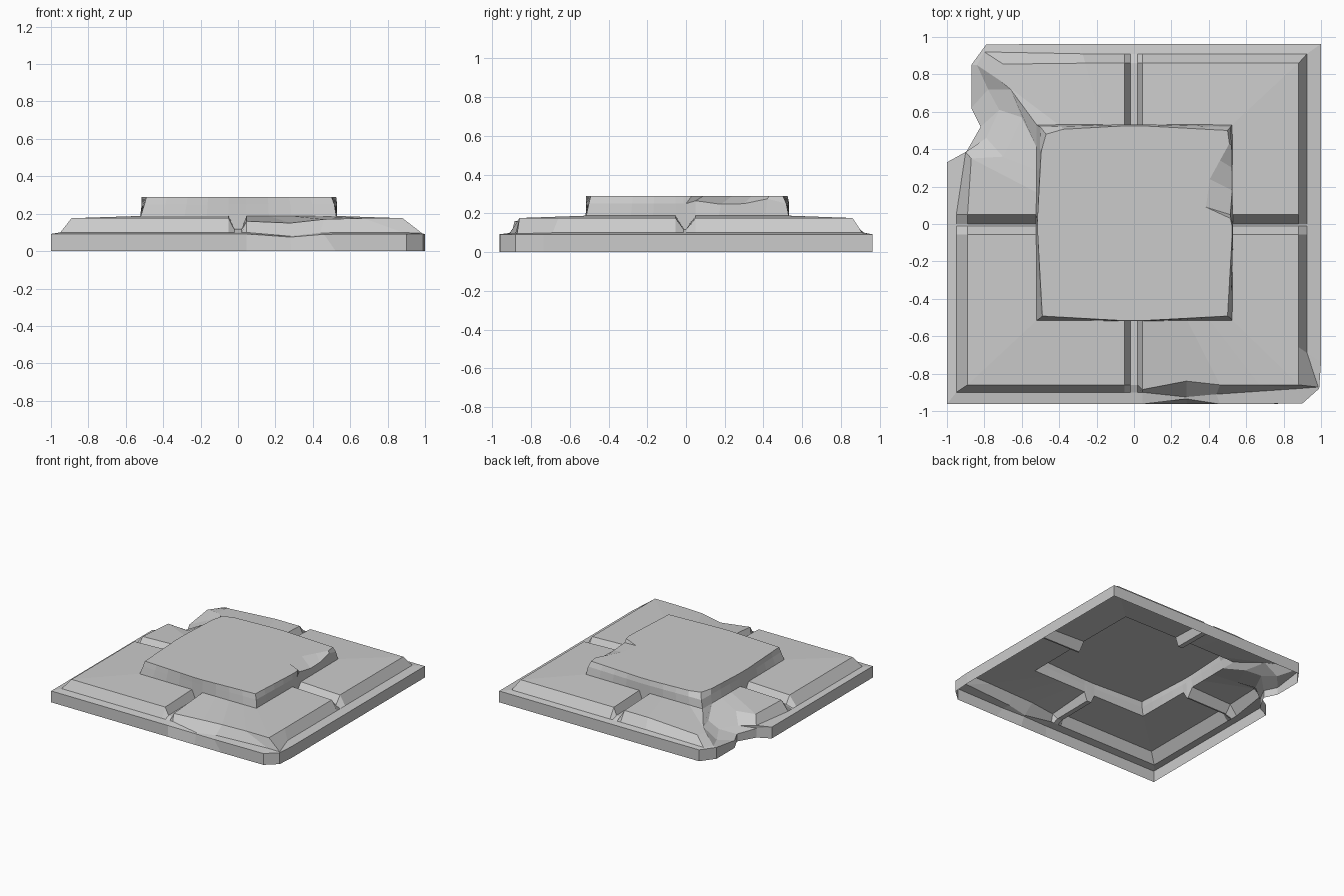
import bpy, bmesh

if "Cube" in bpy.data.objects:
    bpy.data.objects.remove(bpy.data.objects["Cube"])

EXTRA = 3  # in-between points on each half side, used for the chipped areas


def half(p, q):
    """Points from p towards q, excluding both ends."""
    n = EXTRA + 1
    return [[p[k] + (q[k] - p[k]) * i / n for k in range(3)] for i in range(1, n)]


def ring(x0, x1, y0, y1, z, floor=None, bulge=0.0, edits=None):
    """Closed loop, counter-clockwise from front left; 4 groove points mid-side."""
    zf = z if floor is None else floor
    zs = (z, zf, zf, z)
    gx, gy = (-0.05, -0.02, 0.02, 0.045), (-0.055, -0.012, 0.0, 0.05)
    corners = [[x0, y0, z], [x1, y0, z], [x1, y1, z], [x0, y1, z]]
    grooves = [
        [[g, y0 - bulge, h] for g, h in zip(gx, zs)],
        [[x1 + bulge, g, h] for g, h in zip(gy, zs)],
        [[g, y1 + bulge, h] for g, h in zip(gx[::-1], zs)],
        [[x0 - bulge, g, h] for g, h in zip(gy[::-1], zs)],
    ]
    pts = []
    for s in range(4):
        a, b, g = corners[s], corners[(s + 1) % 4], grooves[s]
        pts += [a] + half(a, g[0]) + g + half(g[3], b)
    for i, p in (edits or {}).items():
        pts[i] = list(p)
    return pts


def shell(name, rings, cap=False):
    """Open surface through successive rings."""
    bm = bmesh.new()
    vs = [[bm.verts.new(p) for p in r] for r in rings]
    n = len(vs[0])
    for a, b in zip(vs, vs[1:]):
        for i in range(n):
            j = (i + 1) % n
            bm.faces.new((a[i], a[j], b[j], b[i]))
    if cap:
        bm.faces.new(vs[-1])
    me = bpy.data.meshes.new(name)
    bm.to_mesh(me)
    bm.free()
    ob = bpy.data.objects.new(name, me)
    bpy.context.collection.objects.link(ob)
    return ob


# Broken outline: front right corner (10, 11) and back left corner (31-36)
outline = {10: (0.90, -0.96), 11: (0.99, -0.88),
           31: (-0.79, 0.96), 32: (-0.87, 0.85), 33: (-0.87, 0.62),
           34: (-0.82, 0.52), 35: (-0.90, 0.38), 36: (-1.0, 0.33)}
lip = {33: 0.06, 34: 0.06, 35: 0.075}

bottom = ring(-1, 1, -0.963, 0.963, 0,
              edits={i: (*p, 0) for i, p in outline.items()})
rim_edits = {i: (*p, lip.get(i, 0.092)) for i, p in outline.items()}
rim_edits.update({8: (0.28, -0.935, 0.075), 9: (0.46, -0.963, 0.09)})
rim = ring(-1, 1, -0.963, 0.963, 0.092, edits=rim_edits)

# Foot and top edge of the bevelled slab
foot = ring(-0.95, 0.925, -0.90, 0.91, 0.1, edits={
    8: (0.28, -0.925, 0.08), 9: (0.44, -0.91, 0.098),
    10: (0.88, -0.88, 0.1), 11: (0.985, -0.872, 0.095),
    31: (-0.80, 0.92, 0.1), 32: (-0.84, 0.85, 0.095), 33: (-0.78, 0.72, 0.08),
    34: (-0.72, 0.61, 0.11), 35: (-0.79, 0.46, 0.1), 36: (-0.90, 0.385, 0.1)})
edge = ring(-0.89, 0.88, -0.86, 0.86, 0.176, floor=0.117, edits={
    7: (0.045, -0.885, 0.16), 8: (0.28, -0.84, 0.15), 9: (0.46, -0.86, 0.17),
    31: (-0.70, 0.855, 0.15), 32: (-0.72, 0.77, 0.14), 33: (-0.66, 0.72, 0.15),
    34: (-0.60, 0.57, 0.13), 35: (-0.70, 0.36, 0.155), 36: (-0.87, 0.35, 0.17)})

# Raised centre block, with a chip on its right side (18-21)
block_foot = ring(-0.52, 0.525, -0.515, 0.53, 0.188, floor=0.12, bulge=0.003)
shoulder = ring(-0.50, 0.515, -0.502, 0.518, 0.25, bulge=0.015, edits={
    18: (0.515, 0.05, 0.265), 19: (0.525, 0.18, 0.247),
    20: (0.525, 0.30, 0.25), 21: (0.522, 0.42, 0.275)})
block_top = ring(-0.49, 0.50, -0.492, 0.50, 0.29, bulge=0.025, edits={
    33: (-0.47, 0.48, 0.29), 17: (0.515, 0.03, 0.29), 18: (0.385, 0.09, 0.29),
    19: (0.405, 0.24, 0.29), 20: (0.46, 0.34, 0.29), 21: (0.51, 0.43, 0.29)})

shell("base_plinth", [bottom, rim, foot])
shell("grooved_slab", [foot, edge, block_foot])
shell("centre_block", [block_foot, shoulder, block_top], cap=True)
